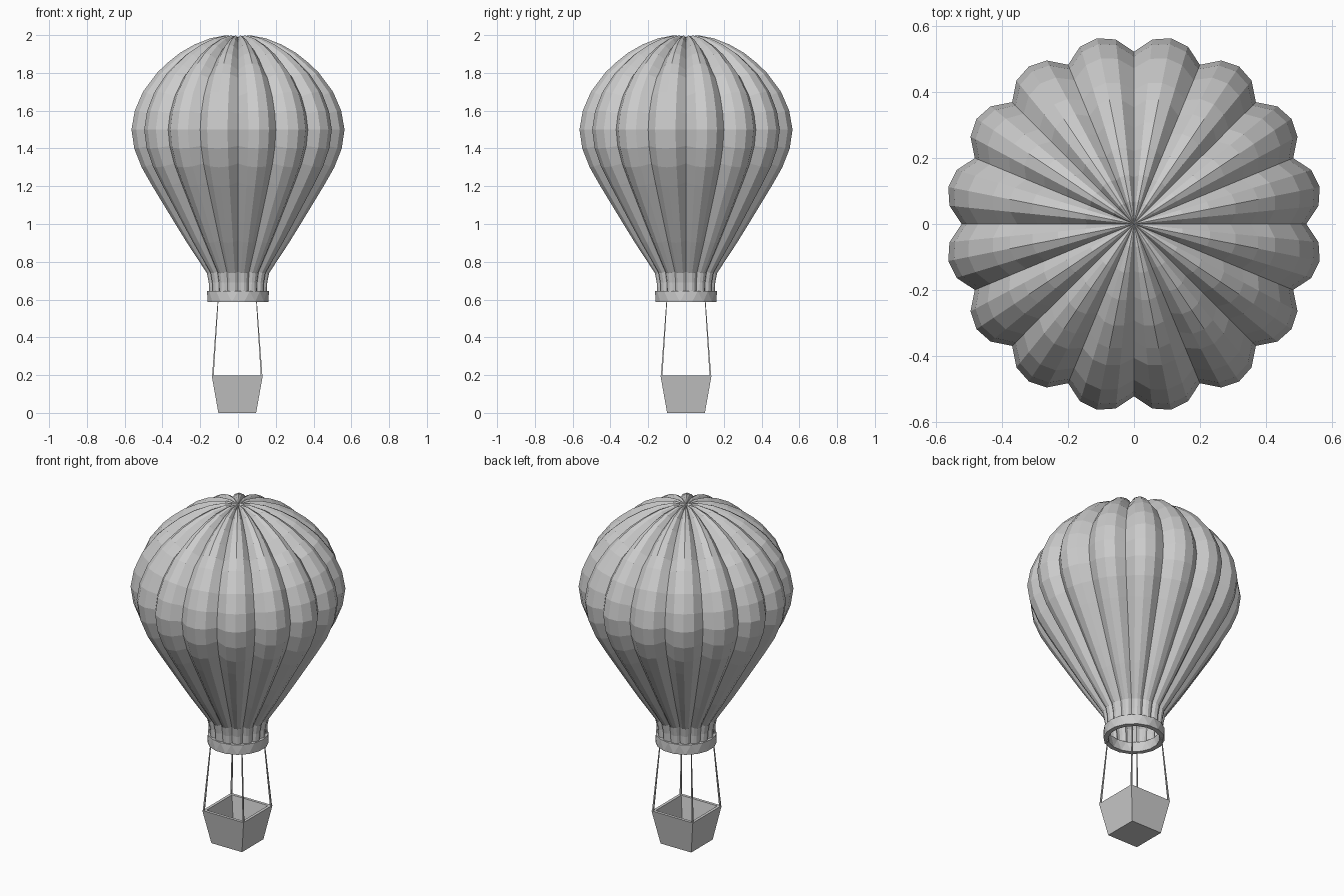
import bpy, bmesh
from math import sin, cos, pi, hypot
from mathutils import Vector

if "Cube" in bpy.data.objects:
    bpy.data.objects.remove(bpy.data.objects["Cube"])


def make_object(name, bm):
    bmesh.ops.recalc_face_normals(bm, faces=bm.faces)
    mesh = bpy.data.meshes.new(name)
    bm.to_mesh(mesh)
    bm.free()
    obj = bpy.data.objects.new(name, mesh)
    bpy.context.collection.objects.link(obj)
    return obj


def bridge(bm, a, b):
    n = len(a)
    for i in range(n):
        j = (i + 1) % n
        bm.faces.new((a[i], a[j], b[j], b[i]))


def ring(bm, r, z, n, turn=0.0):
    return [bm.verts.new((r * cos(2 * pi * (i + turn) / n),
                          r * sin(2 * pi * (i + turn) / n), z)) for i in range(n)]


# Envelope: 16 puffed gores, creased inwards along the profile normal
LOBES, STEPS = 16, 4
PUFF = (0.0, 0.77, 1.0, 0.77)
profile = [(0.155, 0.63), (0.158, 0.69), (0.168, 0.74), (0.208, 0.80),
           (0.275, 0.90), (0.338, 1.00), (0.400, 1.10), (0.462, 1.20),
           (0.520, 1.30), (0.560, 1.40), (0.575, 1.50), (0.557, 1.60),
           (0.513, 1.70), (0.437, 1.80), (0.385, 1.85), (0.315, 1.905),
           (0.235, 1.95), (0.150, 1.983), (0.070, 1.998)]
bm = bmesh.new()
rings = []
for k, (r, z) in enumerate(profile):
    r0, z0 = profile[max(k - 1, 0)]
    r1, z1 = profile[min(k + 1, len(profile) - 1)]
    length = hypot(r1 - r0, z1 - z0)
    nr, nz = (z1 - z0) / length, (r0 - r1) / length
    depth = r * 0.09 + (0.012 if z > 1.8 else 0.0)
    loop = []
    for i in range(LOBES * STEPS):
        a = 2 * pi * i / (LOBES * STEPS)
        d = depth * (1 - PUFF[i % STEPS])
        loop.append(bm.verts.new(((r - nr * d) * cos(a), (r - nr * d) * sin(a), z - nz * d)))
    rings.append(loop)
for a, b in zip(rings, rings[1:]):
    bridge(bm, a, b)
crown = bm.verts.new((0, 0, 1.99))
top = rings[-1]
for i in range(len(top)):
    bm.faces.new((top[i], top[(i + 1) % len(top)], crown))
make_object("envelope", bm)

# Mouth band: thick faceted hoop with a zigzag outer face
bm = bmesh.new()
N = 16
hoop = [ring(bm, 0.164, 0.645, N), ring(bm, 0.164, 0.587, N, 0.5),
        ring(bm, 0.138, 0.587, N, 0.5), ring(bm, 0.138, 0.645, N)]
for upper, lower in ((hoop[0], hoop[1]), (hoop[3], hoop[2])):
    for i in range(N):
        j = (i + 1) % N
        bm.faces.new((upper[i], upper[j], lower[i]))
        bm.faces.new((lower[i], upper[j], lower[j]))
bridge(bm, hoop[0], hoop[3])
bridge(bm, hoop[1], hoop[2])
make_object("mouth_band", bm)

# Basket: hollow tapered box
def square(bm, h, z):
    return [bm.verts.new((x * h - 0.004, y * h, z))
            for x, y in ((1, 1), (-1, 1), (-1, -1), (1, -1))]


bm = bmesh.new()
loops = [square(bm, h, z) for h, z in
         ((0.10, 0.0), (0.135, 0.197), (0.118, 0.197), (0.086, 0.018))]
for a, b in zip(loops, loops[1:]):
    bridge(bm, a, b)
bm.faces.new(loops[0])
bm.faces.new(loops[-1])
make_object("basket", bm)

# Ropes: thin tapered cords from basket corners to the mouth
for n, (sx, sy) in enumerate(((1, 1), (-1, 1), (-1, -1), (1, -1))):
    low = Vector((sx * 0.129 - 0.004, sy * 0.129, 0.195))
    high = Vector((sx * 0.102 - 0.004, sy * 0.102, 0.59))
    axis = high - low
    bm = bmesh.new()
    bmesh.ops.create_cone(bm, cap_ends=True, segments=4, radius1=0.006,
                          radius2=0.003, depth=axis.length)
    rope = make_object(f"rope_{n + 1}", bm)
    rope.location = (low + high) / 2
    rope.rotation_mode = 'QUATERNION'
    rope.rotation_quaternion = axis.to_track_quat('Z', 'Y')
